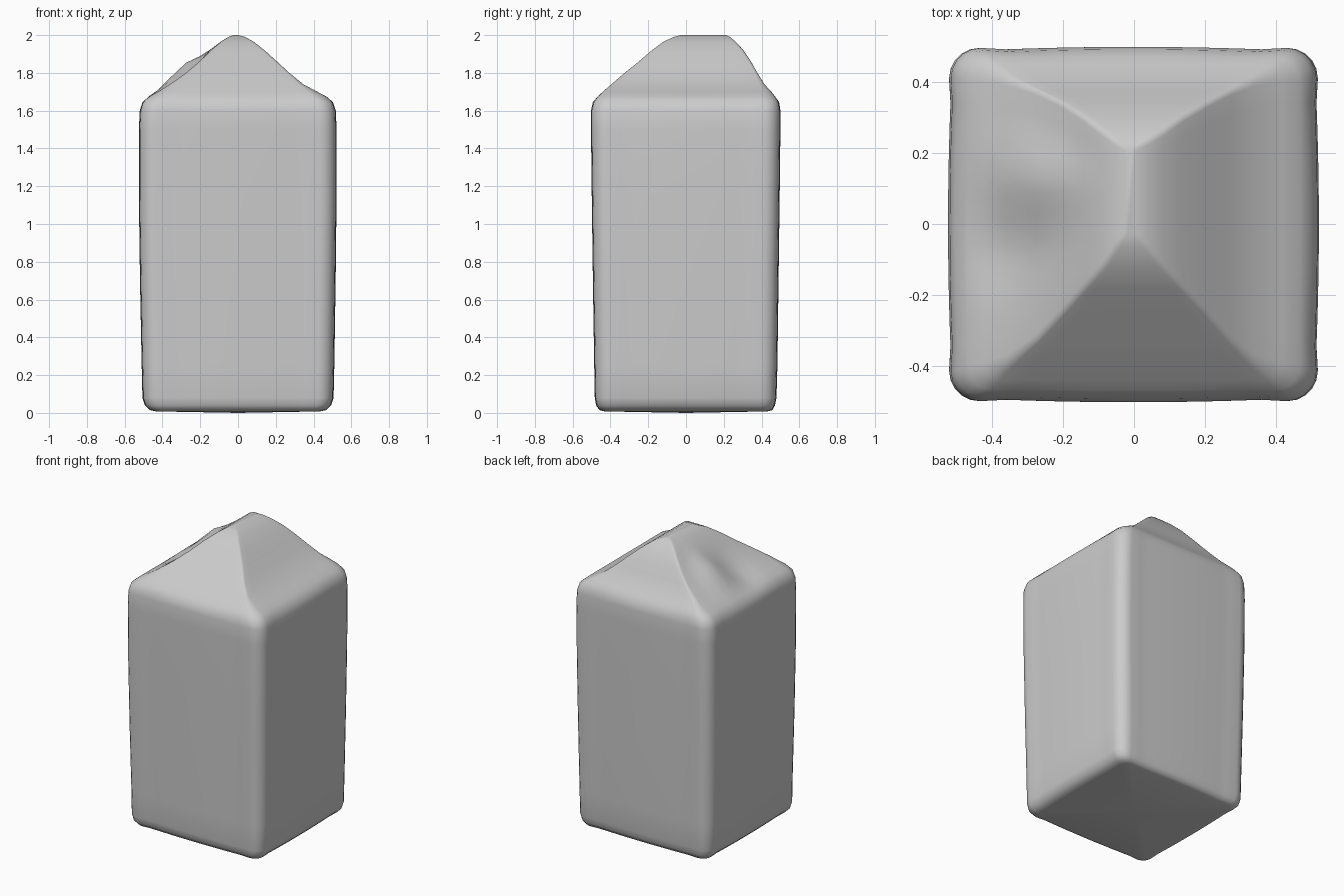
import bpy, bmesh, math

if "Cube" in bpy.data.objects:
    bpy.data.objects.remove(bpy.data.objects["Cube"])

SIDE, CORNER = 12, 5   # segments along each wall and around each corner

# Level: z, left x, right x, front y, back y, corner radius
LEVELS = [
    (0.008, -.43, .43, -.43, .43, .05),
    (0.015, -.465, .465, -.455, .455, .06),
    (0.04, -.49, .49, -.473, .468, .07),
    (0.08, -.503, .503, -.48, .476, .08),
    (0.25, -.507, .507, -.483, .481, .085),
    (0.70, -.516, .514, -.49, .487, .085),
    (1.15, -.522, .519, -.496, .493, .085),
    (1.50, -.522, .519, -.50, .497, .085),
    (1.60, -.517, .515, -.50, .497, .085),
    (1.645, -.503, .50, -.49, .49, .08),
    (1.675, -.47, .468, -.468, .472, .07),
    (1.70, -.425, .42, -.44, .452, .05),
    (1.74, -.36, .345, -.395, .415, .025),
    (1.80, -.275, .272, -.325, .378, .015),
    (1.86, -.205, .207, -.25, .344, .015),
    (1.92, -.143, .14, -.18, .304, .015),
    (1.965, -.09, .083, -.12, .263, .015),
    (1.99, -.052, .038, -.065, .233, .012),
    (2.00, -.025, .002, -.03, .212, .008),
]


def ring(z, xl, xr, yf, yb, r):
    """Rounded rectangle with gently bulging walls."""
    pts = []
    centres = [(xr - r, yf + r), (xr - r, yb - r), (xl + r, yb - r), (xl + r, yf + r)]
    bulge = 0.010 if z < 1.65 else 0.0
    for i, (cx, cy) in enumerate(centres):
        a0 = math.radians(-90 + 90 * i)
        for k in range(CORNER + 1):
            a = a0 + math.pi / 2 * k / CORNER
            pts.append((cx + (r) * math.cos(a), cy + r * math.sin(a)))
        end = pts[-1]
        nx, ny = centres[(i + 1) % 4]
        a1 = a0 + math.pi / 2
        start = (nx + r * math.cos(a1), ny + r * math.sin(a1))
        for k in range(1, SIDE):
            t = k / SIDE
            b = bulge * (4 * t * (1 - t) - 0.7)
            pts.append((end[0] + (start[0] - end[0]) * t + b * math.cos(a1),
                        end[1] + (start[1] - end[1]) * t + b * math.sin(a1)))
    return pts


def blob(x, y, cx, cy, w):
    return math.exp(-((x - cx) ** 2 + (y - cy) ** 2) / w ** 2)


def crumple(x, y, z):
    """Soft lump and dent pressed into the left roof slope."""
    if z < 1.66 or z > 1.97:
        return z
    return z + 0.055 * blob(x, y, -.29, .14, .10) - 0.03 * blob(x, y, -.34, -.09, .09)


# Carton body and hipped roof as one lofted skin
bm = bmesh.new()
rings = [[bm.verts.new((x, y, crumple(x, y, lv[0]))) for x, y in ring(*lv)] for lv in LEVELS]
n = len(rings[0])
for lo, hi in zip(rings, rings[1:]):
    for i in range(n):
        j = (i + 1) % n
        bm.faces.new((lo[i], lo[j], hi[j], hi[i]))
bm.faces.new(rings[-1])
# Slightly domed underside
low = bm.verts.new((0, 0, 0))
for i in range(n):
    bm.faces.new((rings[0][(i + 1) % n], rings[0][i], low))
bmesh.ops.recalc_face_normals(bm, faces=bm.faces)

mesh = bpy.data.meshes.new("carton")
bm.to_mesh(mesh)
bm.free()
carton = bpy.data.objects.new("carton", mesh)
bpy.context.collection.objects.link(carton)

grey = bpy.data.materials.new("light grey")
grey.diffuse_color = (0.6, 0.6, 0.6, 1)
grey.use_nodes = True
grey.node_tree.nodes["Principled BSDF"].inputs["Base Color"].default_value = grey.diffuse_color
mesh.materials.append(grey)

bpy.context.view_layer.objects.active = carton
carton.select_set(True)
bpy.ops.object.shade_smooth_by_angle(angle=math.radians(50))
